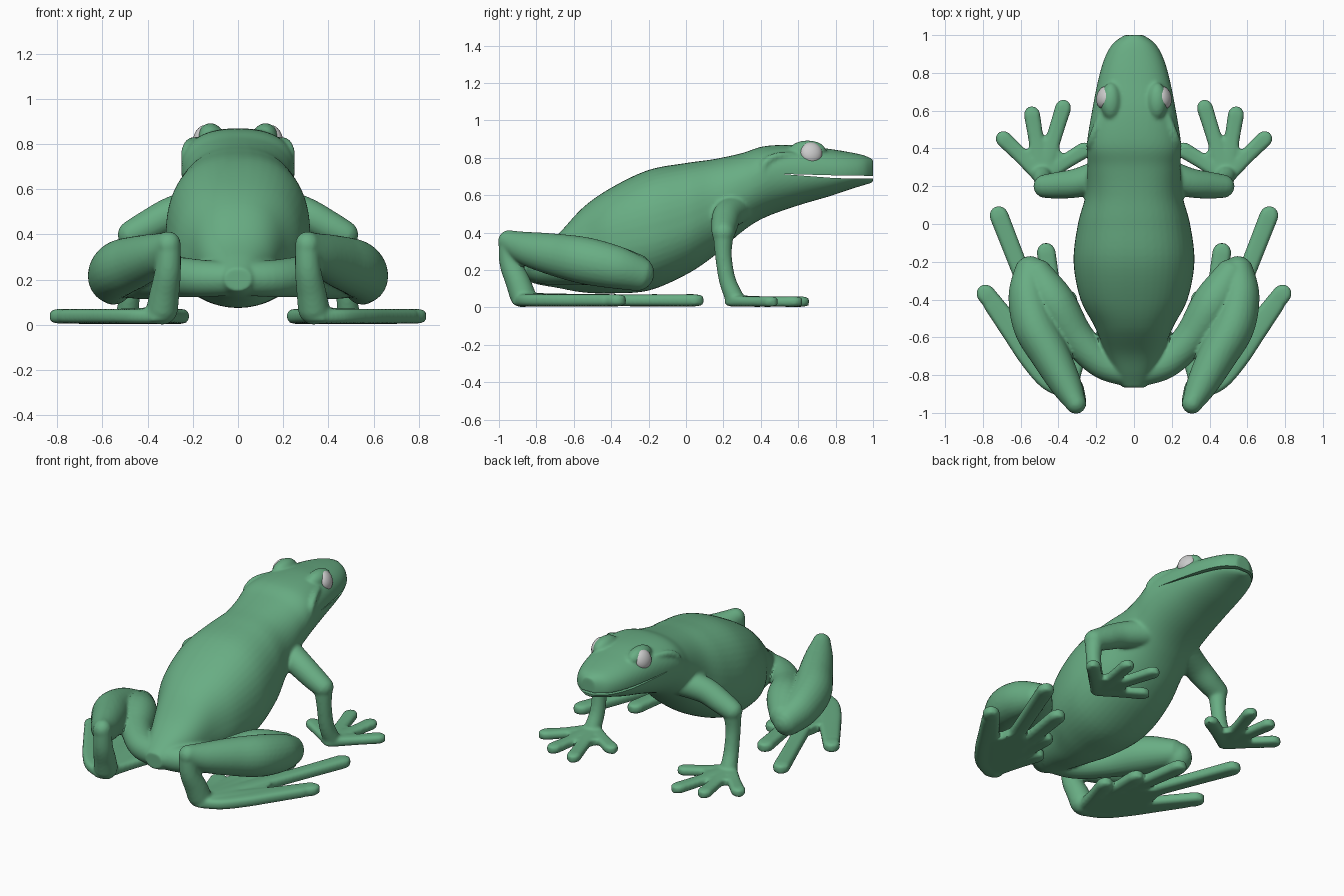
import bpy, bmesh, math
from mathutils import Vector, Matrix

if "Cube" in bpy.data.objects:
    bpy.data.objects.remove(bpy.data.objects["Cube"])


def spline(pts, n):
    """Catmull-Rom interpolation of equal-length tuples."""
    out = []
    for i in range(len(pts) - 1):
        a, b, c, d = (Vector(pts[max(0, min(len(pts) - 1, i + k))]) for k in (-1, 0, 1, 2))
        for j in range(n):
            t = j / n
            out.append(0.5 * (2 * b + (c - a) * t + (2 * a - 5 * b + 4 * c - d) * t * t
                              + (3 * b - a - 3 * c + d) * t ** 3))
    out.append(Vector(pts[-1]))
    return out


def power(v, e):
    return math.copysign(abs(v) ** e, v)


def skin_rings(bm, rings):
    vs = [[bm.verts.new(p) for p in r] for r in rings]
    n = len(vs[0])
    for a, b in zip(vs, vs[1:]):
        for i in range(n):
            bm.faces.new((a[i], a[(i + 1) % n], b[(i + 1) % n], b[i]))
    bm.faces.new(vs[0][::-1])
    bm.faces.new(vs[-1])


def tube(bm, pts, flat=1.0, box=1.0, n=6, seg=24):
    """Tapered limb through (x, y, z, radius) points with rounded ends."""
    p = spline(pts, n)
    pos = [v.to_3d() for v in p]
    rad = [v[3] for v in p]
    d0 = (pos[0] - pos[1]).normalized()
    d1 = (pos[-1] - pos[-2]).normalized()
    ang = [math.radians(a) for a in (25, 50, 70, 84)]
    c0, r0, c1, r1 = pos[0], rad[0], pos[-1], rad[-1]
    pos = [c0 + d0 * r0 * math.sin(a) for a in ang[::-1]] + pos + [c1 + d1 * r1 * math.sin(a) for a in ang]
    rad = [r0 * math.cos(a) for a in ang[::-1]] + rad + [r1 * math.cos(a) for a in ang]
    up = Vector((0, 0, 1))
    rings = []
    for i, (c, r) in enumerate(zip(pos, rad)):
        d = (pos[min(i + 1, len(pos) - 1)] - pos[max(i - 1, 0)]).normalized()
        up = (up - d * up.dot(d)).normalized()
        side = d.cross(up)
        # boxy digits keep their full thickness up to the tip
        h = r * flat if box == 1 else flat * max(r, .75 * max(r0, r1))
        rings.append([c + side * r * power(math.cos(t), box) + up * h * power(math.sin(t), box)
                      for t in (2 * math.pi * k / seg for k in range(seg))])
    skin_rings(bm, rings)


def ball(bm, loc, scale):
    bmesh.ops.create_uvsphere(bm, u_segments=24, v_segments=14, radius=1,
                              matrix=Matrix.Translation(loc) @ Matrix.Diagonal((*scale, 1)))


def digits(bm, s, root, tips, r, z, flat, frac, web_z):
    """Splayed toes or fingers joined by flat triangular webbing."""
    part = []
    for x, y in tips:
        mx, my = root[0] + frac * (x - root[0]), root[1] + frac * (y - root[1])
        tube(bm, [(s * root[0], root[1], z + .004, r * 1.1), (s * mx, my, z, r * .95), (s * x, y, z, r)], flat, .65)
        part.append((s * mx, my))
    for a, b in zip(part, part[1:]):
        skin_rings(bm, [[(x, y, h) for x, y in ((s * root[0], root[1]), a, b)] for h in web_z])


def make_object(name, bm):
    bmesh.ops.recalc_face_normals(bm, faces=bm.faces)
    me = bpy.data.meshes.new(name)
    bm.to_mesh(me)
    bm.free()
    ob = bpy.data.objects.new(name, me)
    bpy.context.collection.objects.link(ob)
    return ob


bm = bmesh.new()

# Torso and head: y, top z, bottom z, half width, z of widest point
sections = [
    (-.865, .25, .15, .06, .20), (-.80, .30, .125, .10, .20), (-.69, .385, .105, .15, .23),
    (-.55, .535, .08, .205, .30), (-.40, .64, .075, .283, .34), (-.20, .735, .09, .32, .38),
    (0, .772, .175, .297, .44), (.15, .793, .275, .257, .52), (.30, .825, .405, .246, .63),
    (.42, .862, .48, .25, .70), (.60, .868, .545, .222, .715), (.77, .847, .595, .188, .715),
    (.88, .829, .632, .155, .715), (.955, .812, .655, .112, .715), (1.0, .79, .668, .05, .715)]
rings = []
for y, top, bot, w, zw in spline(sections, 6):
    ring = []
    for k in range(48):
        t = 2 * math.pi * k / 48
        c, s = math.cos(t), math.sin(t)
        e = 2 / 2.4 if s > 0 else 2 / 2.1
        ring.append((power(c, e) * w, y, zw + power(s, e) * (top - zw if s > 0 else zw - bot)))
    rings.append(ring)
skin_rings(bm, rings)

for s in (-1, 1):
    def limb(pts, flat=1.0, box=1.0):
        tube(bm, [(s * x, y, z, r) for x, y, z, r in pts], flat, box)

    # Brow bump and ridge over the ear
    ball(bm, (s * .122, .65, .835), (.055, .10, .058))
    limb([(.175, .57, .81, .02), (.21, .48, .805, .022), (.23, .42, .765, .022), (.237, .41, .70, .014)])

    # Hind leg: thigh, shin, ankle
    limb([(.0, -.79, .205, .075), (.16, -.74, .205, .083), (.30, -.605, .215, .093),
          (.42, -.42, .225, .112), (.51, -.27, .205, .085)])
    limb([(.55, -.255, .18, .085), (.56, -.38, .215, .105), (.525, -.54, .25, .114),
          (.445, -.69, .28, .104), (.36, -.85, .315, .083), (.308, -.95, .355, .055)], 1.1)
    limb([(.305, -.95, .36, .052), (.31, -.94, .24, .058), (.325, -.90, .14, .066), (.335, -.875, .07, .070)])

    # Hind foot and its broad outer edge
    digits(bm, s, (.355, -.875),
           [(.785, -.37), (.715, .045), (.465, -.15), (.35, -.40), (.265, -.58)],
           .05, .038, .66, .55, (.006, .064))
    limb([(.36, -.875, .038, .05), (.46, -.825, .038, .05), (.555, -.715, .038, .05),
          (.645, -.58, .038, .05), (.75, -.42, .038, .05)], .66, .65)

    # Front leg: upper arm, elbow, forearm
    limb([(.15, .27, .53, .085), (.29, .22, .49, .078), (.40, .205, .435, .071), (.47, .2, .40, .063)])
    limb([(.472, .2, .395, .056), (.478, .2, .28, .045), (.48, .22, .15, .045), (.487, .255, .06, .05)])

    # Hand
    digits(bm, s, (.487, .255), [(.69, .45), (.54, .58), (.375, .615), (.265, .39)],
           .043, .031, .66, .56, (.007, .054))

frog = make_object("frog_body", bm)

# Mouth slit cutter
bm = bmesh.new()
slit = [(.5, .714), (.8, .706), (1.1, .702), (1.1, .687), (.8, .691)]
skin_rings(bm, [[(x, y, z) for y, z in slit] for x in (-.4, .4)])
cutter = make_object("mouth_cutter", bm)
cutter.hide_render = True

# Blend all limbs into one skin, then open the mouth
m = frog.modifiers.new("blend", 'REMESH')
m.mode = 'VOXEL'
m.voxel_size = .0095
m = frog.modifiers.new("soften", 'SMOOTH')
m.factor = .5
m.iterations = 6
m = frog.modifiers.new("mouth", 'BOOLEAN')
m.operation = 'DIFFERENCE'
m.solver = 'EXACT'
m.object = cutter
bpy.context.view_layer.objects.active = frog
frog.select_set(True)
for name in ("blend", "soften", "mouth"):
    bpy.ops.object.modifier_apply(modifier=name)
bpy.data.objects.remove(cutter)
bpy.ops.object.shade_smooth_by_angle(angle=math.radians(40))

green = bpy.data.materials.new("green_skin")
green.diffuse_color = (.14, .42, .23, 1)
green.use_nodes = True
green.node_tree.nodes["Principled BSDF"].inputs["Base Color"].default_value = green.diffuse_color
frog.data.materials.clear()
frog.data.materials.append(green)

# Eyes
for s, side in ((-1, "left"), (1, "right")):
    bm = bmesh.new()
    ball(bm, (0, 0, 0), (.038, .06, .06))
    eye = make_object(side + "_eye", bm)
    eye.location = (s * .158, .67, .825)
    eye.rotation_euler = (0, s * math.radians(-18), s * math.radians(14))
    for f in eye.data.polygons:
        f.use_smooth = True
